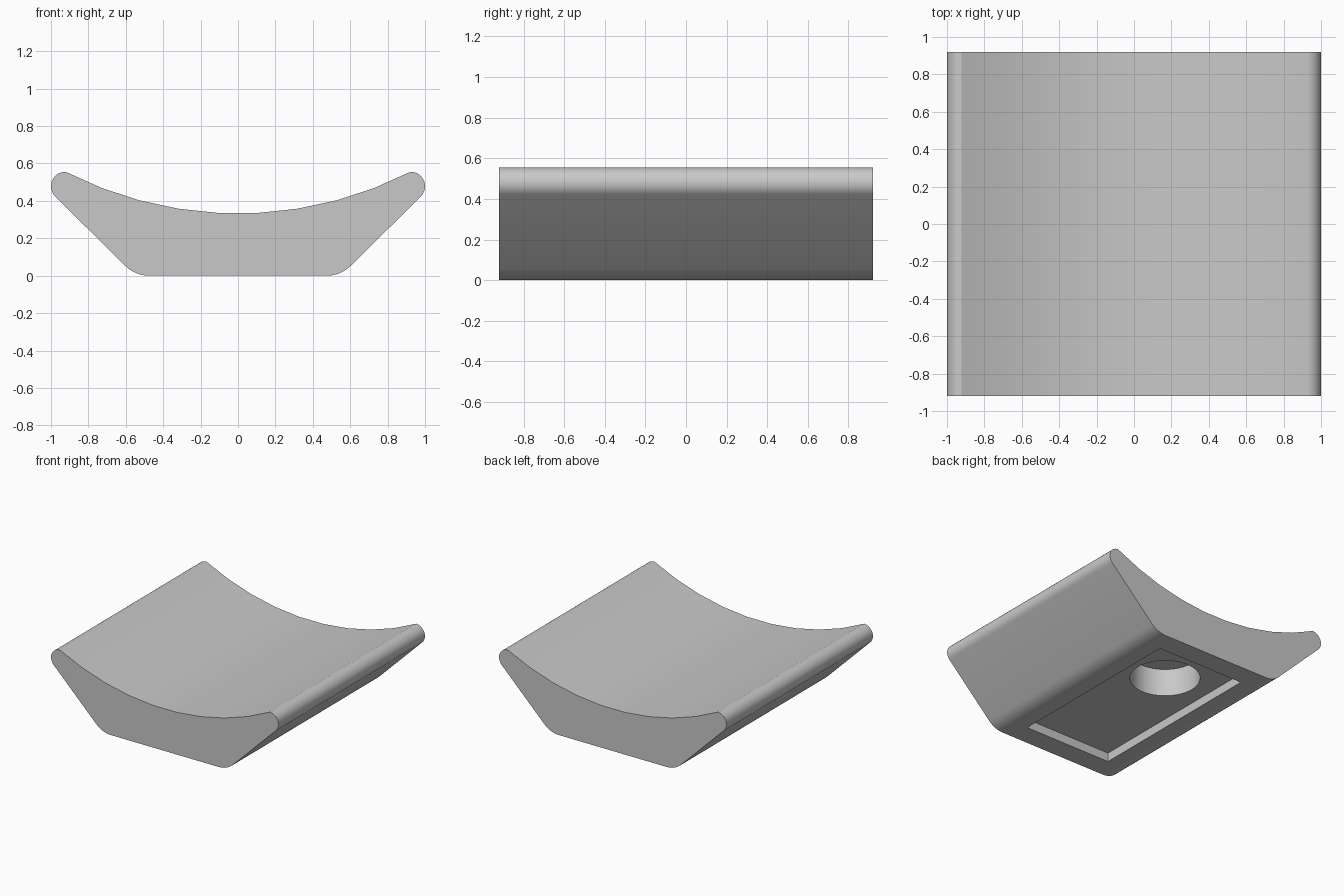
import bpy, bmesh
from math import sin, cos, asin, radians, pi
from mathutils import Matrix, Vector

cube = bpy.data.objects.get("Cube")
if cube:
    bpy.data.objects.remove(cube)

HALF_LENGTH = 0.92

# One plain grey for the whole part
grey = bpy.data.materials.new("plain_grey")
grey.use_nodes = True
colour = (0.58, 0.58, 0.58, 1)
grey.diffuse_color = colour
grey.node_tree.nodes["Principled BSDF"].inputs["Base Color"].default_value = colour


def make_object(name, bm):
    bmesh.ops.recalc_face_normals(bm, faces=bm.faces)
    mesh = bpy.data.meshes.new(name)
    bm.to_mesh(mesh)
    bm.free()
    mesh.materials.append(grey)
    obj = bpy.data.objects.new(name, mesh)
    bpy.context.collection.objects.link(obj)
    return obj


def arc(cx, cz, r, start, end, steps):
    """Points on an arc, angles in degrees."""
    angles = [radians(start + (end - start) * i / steps) for i in range(steps + 1)]
    return [(cx + r * cos(a), cz + r * sin(a)) for a in angles]


def cut(target, cutter):
    cutter.hide_render = True
    mod = target.modifiers.new("cut", 'BOOLEAN')
    mod.operation = 'DIFFERENCE'
    mod.solver = 'EXACT'
    mod.object = cutter
    bpy.context.view_layer.objects.active = target
    bpy.ops.object.modifier_apply(modifier=mod.name)
    bpy.data.objects.remove(cutter)


# Cradle profile: rounded foot and rounded tip, mirrored, joined by the dished top
side = arc(0.475, 0.18, 0.18, -90, -45, 6) + arc(0.922, 0.478, 0.078, -45, 90, 14)[:-1]
dish_radius, dish_low = 2.02, 0.333
sweep = asin(0.922 / dish_radius)
dish = []
for i in range(10):
    a = sweep * (1 - 2 * i / 9)
    dish.append((dish_radius * sin(a), dish_low + dish_radius * (1 - cos(a))))
profile = side + dish + [(-x, z) for x, z in reversed(side)]

# Extrude the profile along the length
bm = bmesh.new()
face = bm.faces.new([bm.verts.new((x, -HALF_LENGTH, z)) for x, z in profile])
extruded = bmesh.ops.extrude_face_region(bm, geom=[face])["geom"]
bmesh.ops.translate(bm, vec=(0, 2 * HALF_LENGTH, 0),
                    verts=[g for g in extruded if isinstance(g, bmesh.types.BMVert)])
cradle = make_object("cradle_block", bm)

# Shallow rectangular recess in the underside
bm = bmesh.new()
bmesh.ops.create_cube(bm, size=1, matrix=Matrix.Diagonal((0.765, 1.5, 0.14, 1)))
cut(cradle, make_object("recess_cutter", bm))

# Round blind hole in the recess floor
bm = bmesh.new()
bmesh.ops.create_cone(bm, cap_ends=True, segments=64, radius1=0.255, radius2=0.255,
                      depth=0.34, matrix=Matrix.Translation((0, 0.35, 0.12)))
cut(cradle, make_object("hole_cutter", bm))

# Smooth the curved faces, keep the edges crisp
bpy.ops.object.select_all(action='DESELECT')
cradle.select_set(True)
bpy.context.view_layer.objects.active = cradle
bpy.ops.object.shade_smooth_by_angle(angle=radians(25))
